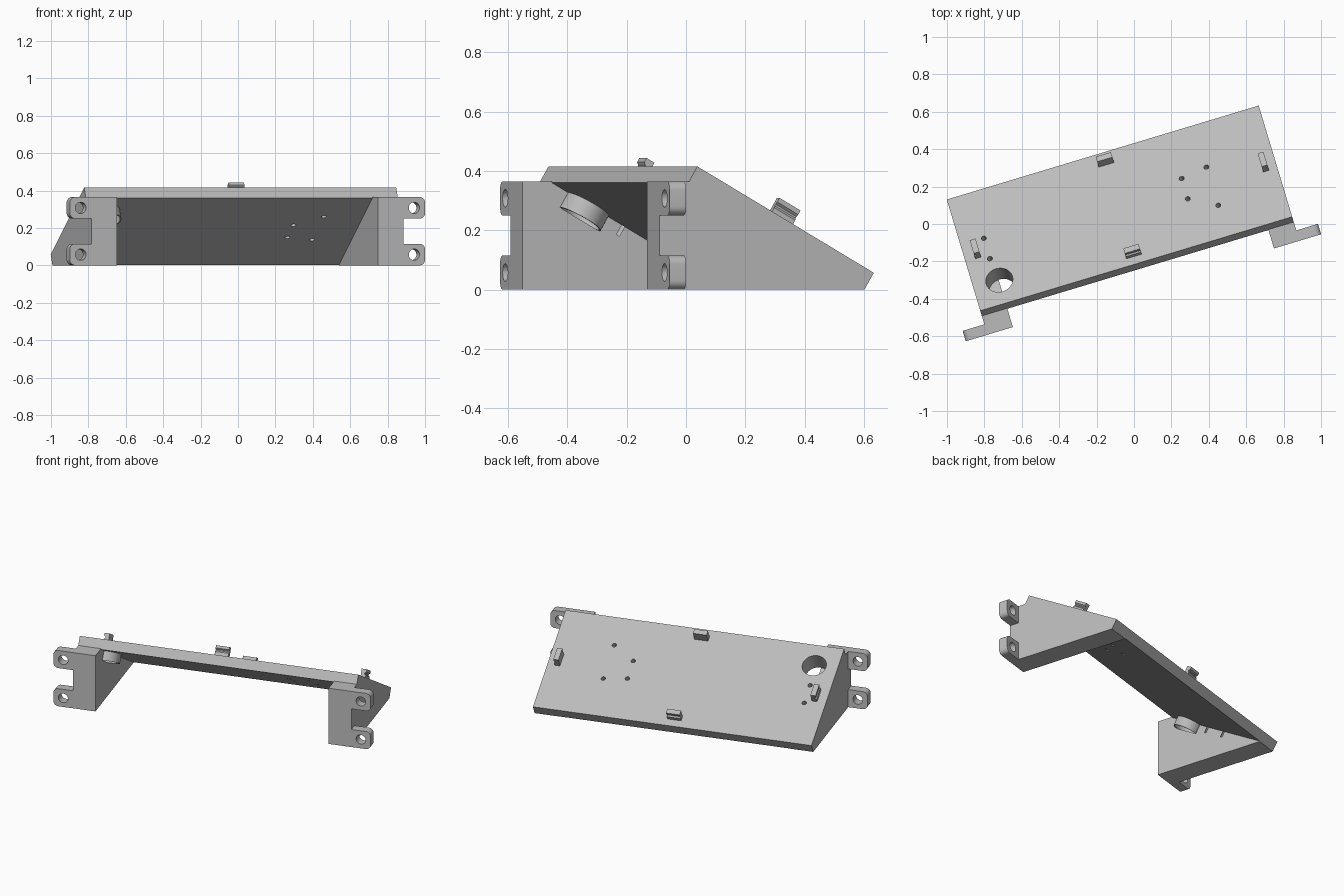
import bpy
import bmesh
import math
from mathutils import Matrix, Vector

cube = bpy.data.objects.get("Cube")
if cube:
    bpy.data.objects.remove(cube, do_unlink=True)

# Frames: the whole holder is turned on the ground, the panel is tilted on it
WORLD = Matrix.Rotation(math.radians(16.76), 4, 'Z')
PANEL = WORLD @ Matrix.Translation((0, -0.207, 0.415)) @ Matrix.Rotation(math.radians(-30), 4, 'X')
LEFT, RIGHT, LENGTH, THICK = -0.921, 0.821, 0.717, 0.063
MID = (LEFT + RIGHT) / 2

grey = bpy.data.materials.new("plain_grey")
grey.use_nodes = True
colour = (0.5, 0.5, 0.5, 1)
grey.diffuse_color = colour
grey.node_tree.nodes["Principled BSDF"].inputs["Base Color"].default_value = colour


def finish(name, bm, frame):
    bmesh.ops.recalc_face_normals(bm, faces=bm.faces)
    bm.transform(frame)
    mesh = bpy.data.meshes.new(name)
    bm.to_mesh(mesh)
    bm.free()
    mesh.materials.append(grey)
    obj = bpy.data.objects.new(name, mesh)
    bpy.context.collection.objects.link(obj)
    return obj


def box(lo, hi):
    bm = bmesh.new()
    bmesh.ops.create_cube(bm, size=1)
    lo, hi = Vector(lo), Vector(hi)
    for v in bm.verts:
        v.co = Vector(a + (c + 0.5) * (b - a) for a, b, c in zip(lo, hi, v.co))
    return bm


def prism(profile, width):
    """Extrude a (y, z) profile along x, centred on x = 0."""
    bm = bmesh.new()
    face = bm.faces.new([bm.verts.new((-width / 2, y, z)) for y, z in profile])
    moved = bmesh.ops.extrude_face_region(bm, geom=[face])["geom"]
    verts = [g for g in moved if isinstance(g, bmesh.types.BMVert)]
    bmesh.ops.translate(bm, verts=verts, vec=(width, 0, 0))
    return bm


def cylinder(x, y, radius, bottom, top, sides=48):
    bm = bmesh.new()
    bmesh.ops.create_cone(bm, cap_ends=True, segments=sides, radius1=radius,
                          radius2=radius, depth=top - bottom,
                          matrix=Matrix.Translation((x, y, (bottom + top) / 2)))
    return bm


def cut(obj, cutters):
    """Subtract the cutters and bake the result into the mesh."""
    for cutter in cutters:
        mod = obj.modifiers.new("cut", 'BOOLEAN')
        mod.operation = 'DIFFERENCE'
        mod.solver = 'EXACT'
        mod.object = cutter
    graph = bpy.context.evaluated_depsgraph_get()
    mesh = bpy.data.meshes.new_from_object(obj.evaluated_get(graph))
    obj.modifiers.clear()
    obj.data = mesh


def smooth(obj):
    obj.data.shade_smooth()
    obj.data.set_sharp_from_angle(angle=math.radians(30))


# Panel, with the supporting wedge under each end
panel = finish("panel", box((LEFT, 0, -THICK), (RIGHT, LENGTH, 0)), PANEL)
wedge_profile = [(-0.341, 0), (-0.341, 0.365), (-0.236, 0.365), (0.382, 0.004), (0.38, 0)]
WEDGE = 0.142
wedges = []
for name, x in (("right_wedge", LEFT + WEDGE / 2), ("left_wedge", RIGHT - WEDGE / 2)):
    wedges.append(finish(name, prism(wedge_profile, WEDGE), WORLD @ Matrix.Translation((x, 0, 0))))

# Sleeve around the large opening
PORT_X, PORT_Y, PORT_DEPTH = -0.776, 0.147, -0.12
sleeve = finish("port_sleeve", cylinder(PORT_X, PORT_Y, 0.08, PORT_DEPTH, -THICK + 0.01), PANEL)

# Round openings through the panel
port = finish("port_cutter", cylinder(PORT_X, PORT_Y, 0.073, PORT_DEPTH - 0.001, 0.05), PANEL)
pins = [(0.314, 0.423), (0.458, 0.447), (0.314, 0.293), (0.46, 0.2),
        (-0.791, 0.422), (-0.791, 0.291)]
drills = [finish("pin_cutter", cylinder(x, y, 0.0135, -0.1, 0.05, 20), PANEL) for x, y in pins]
cut(panel, [port] + drills)
cut(wedges[0], [port] + drills[4:])
cut(sleeve, [port] + drills[4:])

# Mounting lugs: two rounded, drilled tabs outside each wedge
cutters = [port] + drills
lugs = []
for side, edge, sign in (("right", LEFT, -1), ("left", RIGHT, 1)):
    for level, z in (("lower", 0.0), ("upper", 0.25)):
        tip = edge + sign * 0.121
        inner = edge - sign * 0.004
        bm = box((min(inner, tip), -0.341, z), (max(inner, tip), -0.283, z + 0.115))
        corners = [e for e in bm.edges if all(abs(v.co.x - tip) < 1e-4 for v in e.verts)
                   and abs(e.verts[0].co.y - e.verts[1].co.y) > 0.01]
        bmesh.ops.bevel(bm, geom=corners, offset=0.03, segments=8, profile=0.5, affect='EDGES')
        lug = finish(f"{side}_{level}_lug", bm, WORLD)
        axis = Matrix.Translation((edge + sign * 0.06, -0.31, z + 0.0575)) @ Matrix.Rotation(math.pi / 2, 4, 'X')
        bolt = finish("bolt_cutter", cylinder(0, 0, 0.03, -0.1, 0.1, 32), WORLD @ axis)
        cut(lug, [bolt])
        cutters.append(bolt)
        lugs.append(lug)

for cutter in cutters:
    bpy.data.objects.remove(cutter, do_unlink=True)
for obj in [panel, sleeve] + wedges + lugs:
    smooth(obj)

# Retaining clips: notched on the side facing the panel's rim (-y in clip space)
clip_profile = [(-0.016, -0.003), (-0.016, 0.022), (-0.007, 0.03), (-0.007, 0.036),
                (-0.016, 0.044), (-0.016, 0.06), (0.016, 0.06), (0.016, -0.003)]
INSET = 0.063
clips = (("front_clip", -0.05, INSET, 0), ("back_clip", -0.05, LENGTH - INSET, 180),
         ("right_clip", LEFT + INSET + 0.008, LENGTH / 2, -90),
         ("left_clip", RIGHT - INSET, LENGTH / 2, 90))
for name, x, y, turn in clips:
    place = Matrix.Translation((x, y, 0)) @ Matrix.Rotation(math.radians(turn), 4, 'Z')
    finish(name, prism(clip_profile, 0.085), PANEL @ place)
